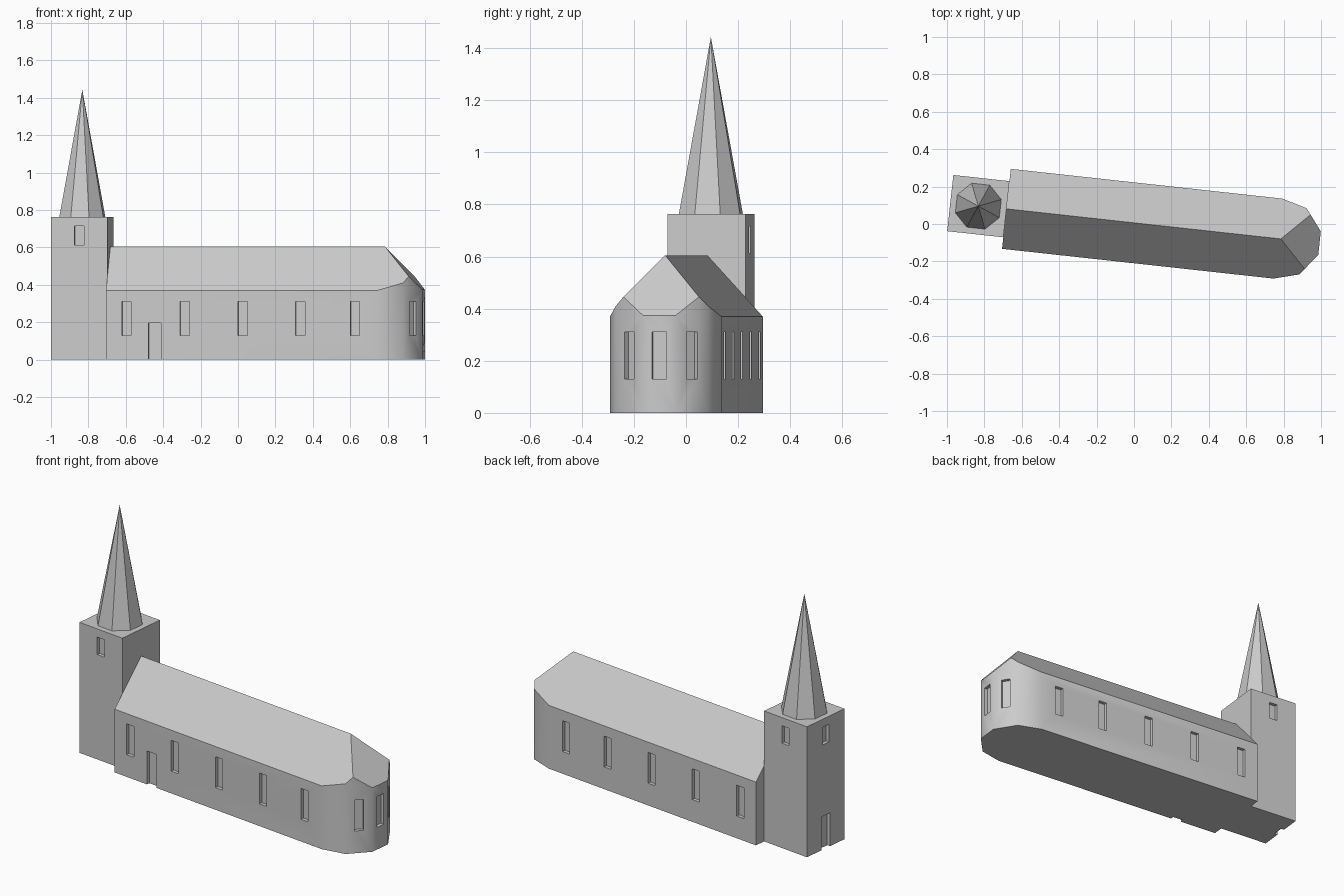
import bpy, bmesh, math
from mathutils import Matrix, Vector

if "Cube" in bpy.data.objects:
    bpy.data.objects.remove(bpy.data.objects["Cube"])

# The whole building is turned about 6 degrees; local x runs along the ridge
PLACE = Matrix.Translation((-0.682, 0.081, 0)) @ Matrix.Rotation(math.radians(-6.25), 4, 'Z')
RIDGE_Z, EAVE_Z, HALF_W = 0.605, 0.37, 0.215
DEPTH = 0.02

stone = bpy.data.materials.new("light_grey")
stone.diffuse_color = (0.6, 0.6, 0.6, 1)
stone.use_nodes = True
stone.node_tree.nodes["Principled BSDF"].inputs["Base Color"].default_value = stone.diffuse_color


def make(name, bm):
    bmesh.ops.recalc_face_normals(bm, faces=bm.faces[:])
    bm.transform(PLACE)
    me = bpy.data.meshes.new(name)
    bm.to_mesh(me)
    bm.free()
    me.materials.append(stone)
    ob = bpy.data.objects.new(name, me)
    bpy.context.collection.objects.link(ob)
    return ob


def prism(outline, top):
    bm = bmesh.new()
    face = bm.faces.new([bm.verts.new((x, y, 0)) for x, y in outline])
    ext = bmesh.ops.extrude_face_region(bm, geom=[face])
    verts = [g for g in ext["geom"] if isinstance(g, bmesh.types.BMVert)]
    bmesh.ops.translate(bm, verts=verts, vec=(0, 0, top))
    return bm


def cut_recesses(target, openings):
    """Each opening: wall point x, y, outward angle, width, bottom, top."""
    bm = bmesh.new()
    for x, y, ang, w, z0, z1 in openings:
        m = (Matrix.Translation((x, y, (z0 + z1) / 2))
             @ Matrix.Rotation(math.radians(ang), 4, 'Z')
             @ Matrix.Diagonal((2 * DEPTH, w, z1 - z0, 1)))
        bmesh.ops.create_cube(bm, size=1, matrix=m)
    cutter = make("opening_cutter", bm)
    cutter.hide_render = True
    mod = target.modifiers.new("openings", 'BOOLEAN')
    mod.operation, mod.solver, mod.object = 'DIFFERENCE', 'EXACT', cutter
    deps = bpy.context.evaluated_depsgraph_get()
    baked = bpy.data.meshes.new_from_object(target.evaluated_get(deps))
    target.modifiers.clear()
    target.data = baked
    bpy.data.objects.remove(cutter)


# Nave with faceted apse: tall prism sliced by two slopes and the hip
apse = [(1.46, HALF_W), (1.595, 0.178), (1.684, 0.063)]
outline = [(0, -HALF_W)] + [(x, -y) for x, y in apse] + apse[::-1] + [(0, HALF_W)]
bm = prism(outline, 0.9)
slope = (RIDGE_Z - EAVE_Z) / HALF_W
for co, no in (((0, 0, RIDGE_Z), (0, -slope, 1)),
               ((0, 0, RIDGE_Z), (0, slope, 1)),
               ((1.476, 0, RIDGE_Z), (1.11, 0, 1))):
    res = bmesh.ops.bisect_plane(bm, geom=bm.verts[:] + bm.edges[:] + bm.faces[:], dist=1e-5,
                                 plane_co=co, plane_no=Vector(no).normalized(), clear_outer=True)
    rim = [e for e in bm.edges if e.is_boundary]
    bmesh.ops.edgeloop_fill(bm, edges=rim)
nave = make("nave", bm)

# Nave windows on both sides, apse windows and south door
WZ = (0.13, 0.31)
openings = [(1.684, 0, 0, 0.055, *WZ), (0.262, -HALF_W, -90, 0.068, -0.05, 0.195)]
side = math.degrees(math.atan2(0.089, 0.115))
for s in (-1, 1):
    openings += [(u, s * HALF_W, s * 90, 0.05, *WZ) for u in (0.11, 0.424, 0.735, 1.045, 1.339)]
    openings.append((1.6395, s * 0.1205, s * side, 0.05, *WZ))
cut_recesses(nave, openings)

bpy.ops.object.select_all(action='DESELECT')
nave.select_set(True)
bpy.context.view_layer.objects.active = nave
bpy.ops.object.shade_smooth_by_angle(angle=math.radians(40))

# Square tower with three belfry windows and a west door
T0, T1, S0, S1, TOP = -0.302, 0.0, -0.153, 0.149, 0.763
tower = make("tower", prism([(T0, S0), (T1, S0), (T1, S1), (T0, S1)], TOP))
cu, cv = (T0 + T1) / 2, (S0 + S1) / 2
BZ = (0.613, 0.715)
cut_recesses(tower, [(cu, S0, -90, 0.052, *BZ), (cu, S1, 90, 0.052, *BZ),
                     (T0, cv, 180, 0.052, *BZ), (T0, cv, 180, 0.068, -0.05, 0.195)])

# Eight-sided spire, flats parallel to the tower walls
H = 1.443 - TOP
bm = bmesh.new()
bmesh.ops.create_cone(bm, cap_ends=True, segments=8, radius1=0.128, radius2=0, depth=H,
                      matrix=Matrix.Translation((cu, cv, TOP + H / 2))
                      @ Matrix.Rotation(math.radians(22.5), 4, 'Z'))
bmesh.ops.remove_doubles(bm, verts=bm.verts[:], dist=1e-5)
make("spire", bm)
